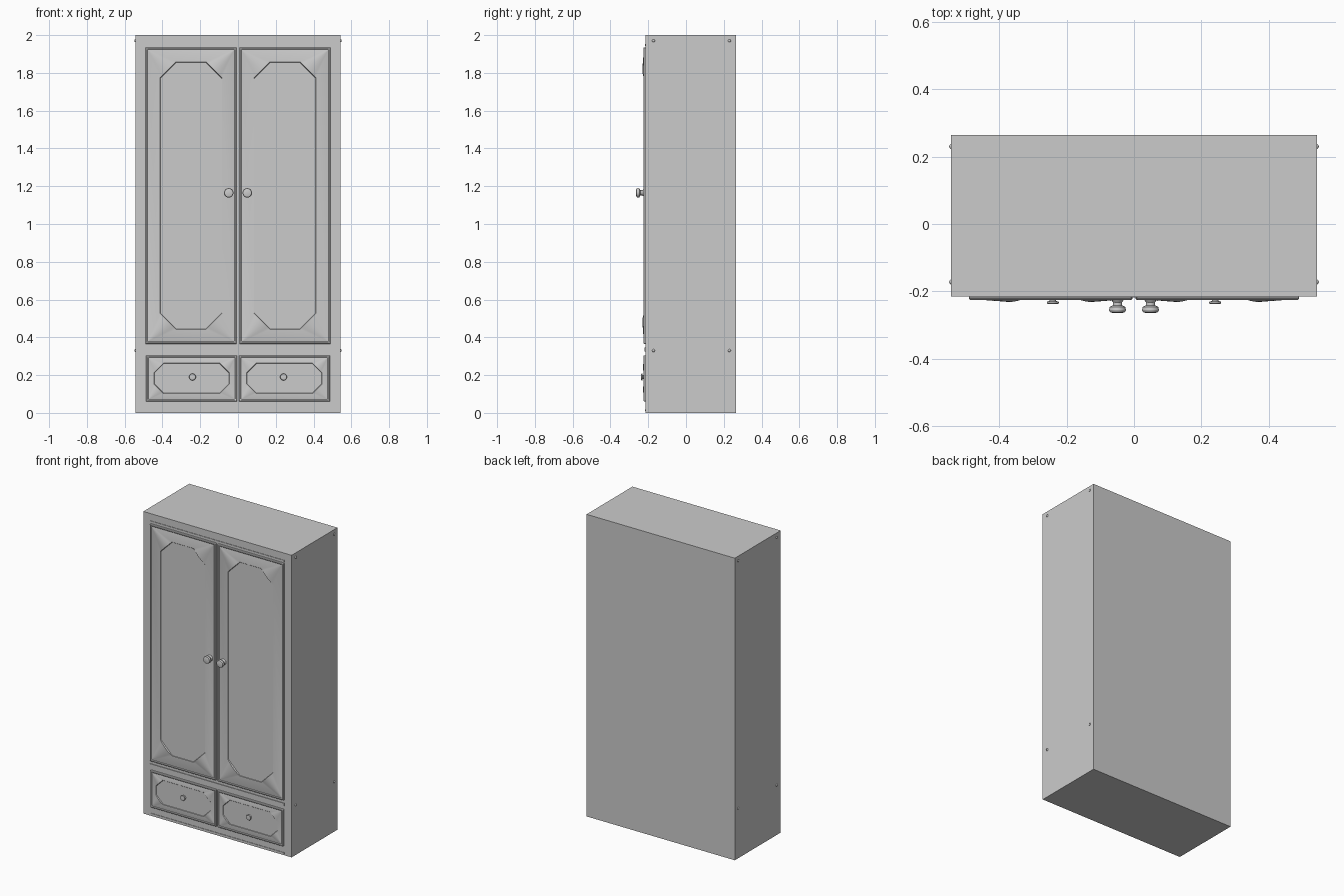
import bpy, bmesh, math
from mathutils import Matrix

if "Cube" in bpy.data.objects:
    bpy.data.objects.remove(bpy.data.objects["Cube"])

grey = bpy.data.materials.new("plain grey")
grey.use_nodes = True
colour = (0.6, 0.6, 0.6, 1)
grey.diffuse_color = colour
grey.node_tree.nodes["Principled BSDF"].inputs["Base Color"].default_value = colour

FRONT = -0.215
BACK = 0.265
HALF = 0.543
STEPS = 8


def finish(name, bm, smooth=True):
    bmesh.ops.recalc_face_normals(bm, faces=bm.faces)
    mesh = bpy.data.meshes.new(name)
    bm.to_mesh(mesh)
    bm.free()
    mesh.materials.append(grey)
    obj = bpy.data.objects.new(name, mesh)
    bpy.context.collection.objects.link(obj)
    if smooth:
        bpy.ops.object.select_all(action="DESELECT")
        obj.select_set(True)
        bpy.context.view_layer.objects.active = obj
        bpy.ops.object.shade_smooth_by_angle(angle=math.radians(25))
    return obj


def box(name, x0, x1, y0, y1, z0, z1):
    bm = bmesh.new()
    bmesh.ops.create_cube(bm, size=1)
    bmesh.ops.scale(bm, vec=(x1 - x0, y1 - y0, z1 - z0), verts=bm.verts)
    bmesh.ops.translate(bm, vec=((x0 + x1) / 2, (y0 + y1) / 2, (z0 + z1) / 2), verts=bm.verts)
    return finish(name, bm, smooth=False)


def corner_loop(bm, x0, x1, z0, z1, inset, cut, y, bulge):
    """Rectangle with cut corners; the cuts may swell towards the front."""
    cx, cz = (x0 + x1) / 2, (z0 + z1) / 2
    hx, hz = (x1 - x0) / 2 - inset, (z1 - z0) / 2 - inset
    loop = []
    for sx, sz in ((1, 1), (-1, 1), (-1, -1), (1, -1)):
        for i in range(STEPS + 1):
            t = i / STEPS
            if sx * sz < 0:
                t = 1 - t
            loop.append(bm.verts.new((cx + sx * (hx - cut * t),
                                      y - bulge * math.sin(math.pi * t),
                                      cz + sz * (hz - cut * (1 - t)))))
    return loop


def panelled_front(name, x0, x1, z0, z1, inset, cut):
    # Raised rim, flat border with swollen corner fans, cut-corner panel
    rings = [(0, 0.002, FRONT + 0.002, 0), (0, 0.002, FRONT - 0.007, 0),
             (0.004, 0.002, FRONT - 0.011, 0), (0.008, 0.002, FRONT - 0.011, 0),
             (0.012, 0.002, FRONT - 0.008, 0),
             (inset, cut, FRONT - 0.008, cut * 0.1),
             (inset + 0.002, cut, FRONT - 0.006, 0)]
    bm = bmesh.new()
    loops = [corner_loop(bm, x0, x1, z0, z1, *ring) for ring in rings]
    for a, b in zip(loops, loops[1:]):
        for i in range(len(a)):
            j = (i + 1) % len(a)
            bm.faces.new((a[i], a[j], b[j], b[i]))
    bm.faces.new(loops[0])
    bm.faces.new(loops[-1])
    return finish(name, bm)


def knob(name, x, z, radius, length):
    # Turned profile: foot, neck and rounded head
    profile = [(0.8, 0), (0.8, 0.1), (0.55, 0.3), (0.55, 0.5),
               (0.95, 0.62), (1, 0.8), (0.9, 0.95), (0.6, 1)]
    bm = bmesh.new()
    rows = []
    for r, d in profile:
        rows.append([bm.verts.new((x + radius * r * math.cos(a), FRONT - 0.004 - length * d,
                                   z + radius * r * math.sin(a)))
                     for a in (math.tau * k / 20 for k in range(20))])
    for a, b in zip(rows, rows[1:]):
        for i in range(20):
            j = (i + 1) % 20
            bm.faces.new((a[i], a[j], b[j], b[i]))
    bm.faces.new(rows[0])
    bm.faces.new(rows[-1])
    return finish(name, bm)


# Carcass and thin rails across the front
box("cabinet_body", -HALF, HALF, FRONT, BACK, 0, 2)
box("middle_rail", -0.49, 0.49, FRONT - 0.004, FRONT + 0.002, 0.325, 0.345)
box("top_rail", -0.49, 0.49, FRONT - 0.003, FRONT + 0.002, 1.943, 1.953)
box("bottom_rail", -0.49, 0.49, FRONT - 0.003, FRONT + 0.002, 0.01, 0.018)

# Doors, drawers and their knobs
for side, s in (("left", 1), ("right", -1)):
    x0, x1 = sorted((s * 0.007, s * 0.49))
    panelled_front(side + "_door", x0, x1, 0.365, 1.935, 0.077, 0.085)
    x0, x1 = sorted((s * 0.004, s * 0.487))
    panelled_front(side + "_drawer", x0, x1, 0.06, 0.305, 0.042, 0.05)
    knob(side + "_door_knob", s * 0.049, 1.165, 0.025, 0.045)
    knob(side + "_drawer_knob", s * 0.241, 0.19, 0.018, 0.019)

    # Small round pegs on the cabinet sides
    for level, z in (("upper", 1.97), ("lower", 0.33)):
        for place, y in (("front", -0.172), ("back", 0.23)):
            bm = bmesh.new()
            bmesh.ops.create_uvsphere(bm, u_segments=12, v_segments=8, radius=0.008)
            bmesh.ops.transform(bm, matrix=Matrix.Translation((s * (HALF - 0.002), y, z)),
                                verts=bm.verts)
            finish("_".join((side, level, place, "peg")), bm)
